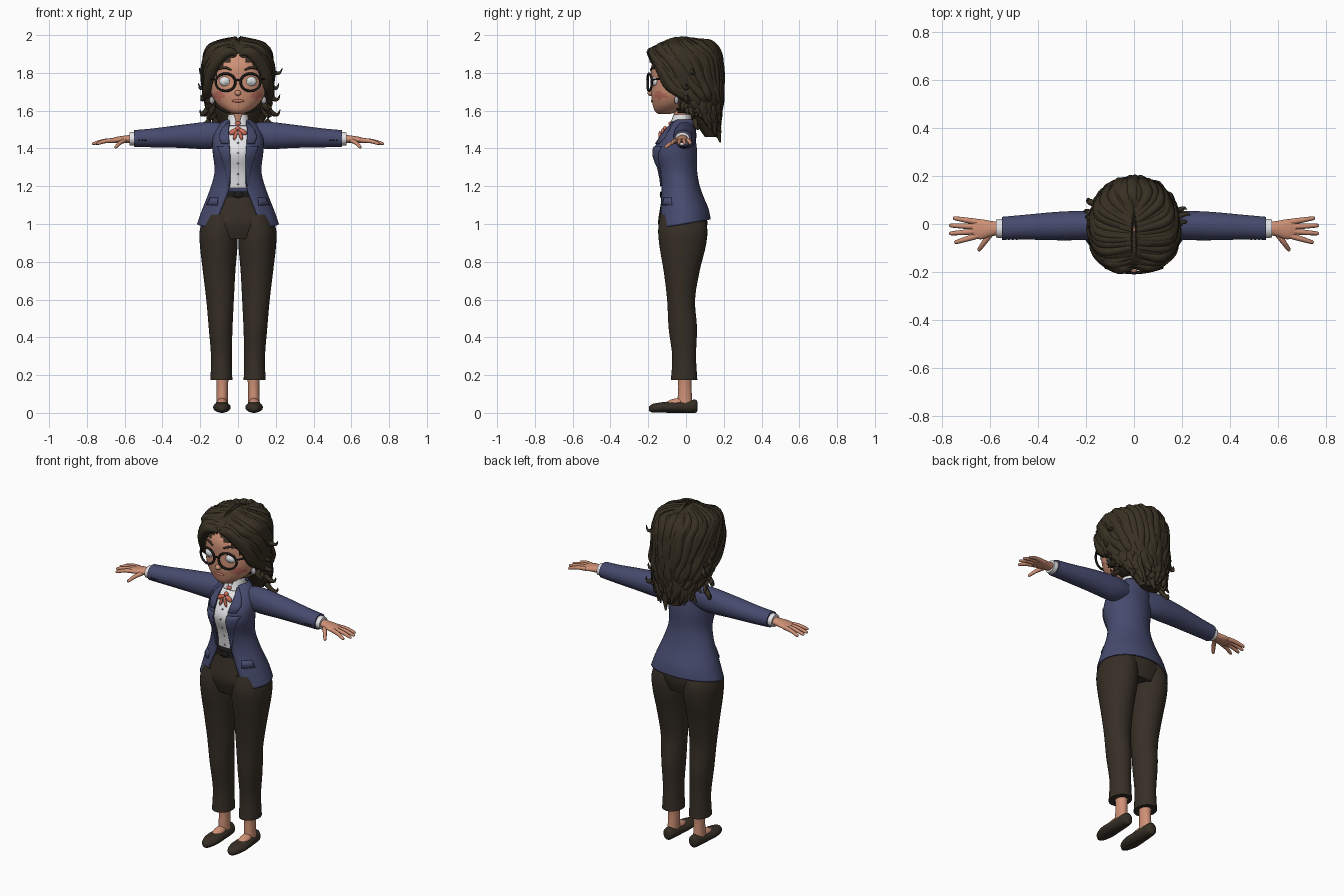
import bpy, bmesh, random
from math import sin, cos, asin, pi, radians, sqrt, copysign
from mathutils import Matrix, Vector, Euler

random.seed(4)
cube = bpy.data.objects.get("Cube")
if cube:
    bpy.data.objects.remove(cube)


def material(name, *rgb):
    m = bpy.data.materials.new(name)
    m.use_nodes = True
    m.diffuse_color = (*rgb, 1)
    m.node_tree.nodes["Principled BSDF"].inputs["Base Color"].default_value = (*rgb, 1)
    return m


skin = material("skin", .62, .28, .18)
blush = material("blush", .55, .17, .12)
brown = material("hair_brown", .04, .03, .017)
wool = material("trouser_brown", .037, .028, .019)
navy = material("navy", .062, .07, .155)
white = material("white", .78, .78, .8)
coral = material("coral", .68, .17, .11)
black = material("black", .012, .011, .01)
silver = material("silver", .4, .4, .42)
pale = material("pale_eye", .62, .68, .7)


def finish(name, mesh, mat, mirror=False, thick=0):
    mesh.materials.clear()
    mesh.materials.append(mat)
    mesh.shade_smooth()
    mesh.set_sharp_from_angle(angle=radians(50))
    ob = bpy.data.objects.new(name, mesh)
    bpy.context.collection.objects.link(ob)
    if thick:
        mod = ob.modifiers.new("thickness", 'SOLIDIFY')
        mod.thickness, mod.offset = thick, 0
    if mirror:
        ob.modifiers.new("mirror", 'MIRROR').use_mirror_merge = False
    return ob


def smooth(keys, n=5):
    """Curve through tuples of numbers."""
    out, last = [], len(keys) - 1
    for i in range(last):
        ks = [keys[max(0, min(last, i + j))] for j in (-1, 0, 1, 2)]
        for k in range(n):
            t = k / n
            out.append([b + .5 * t * (c - a + t * (2*a - 5*b + 4*c - d + t * (3*(b - c) + d - a)))
                        for a, b, c, d in zip(*ks)])
    return out + [list(keys[-1])]


def to_object(name, bm, mat, mirror=False, thick=0):
    bmesh.ops.recalc_face_normals(bm, faces=bm.faces)
    mesh = bpy.data.meshes.new(name)
    bm.to_mesh(mesh)
    bm.free()
    return finish(name, mesh, mat, mirror, thick)


def skin_rows(bm, rows):
    rows = [[bm.verts.new(p) for p in r] for r in rows]
    for r, q in zip(rows, rows[1:]):
        for i in range(len(r) - 1):
            bm.faces.new((r[i], r[i + 1], q[i + 1], q[i]))


def loft(name, mat, keys, axis='z', mirror=False, cap=True, thick=0, seg=36, warp=None):
    """Sections: position, two centres, two radii, optional front gap."""
    rows = []
    for t, a, b, ra, rb, *gap in smooth(keys):
        g = asin(min(.95, gap[0] / ra)) if gap else 0
        row = []
        for i in range(seg + 1):
            f = g + (2 * pi - 2 * g) * i / seg
            u, v = a + ra * sin(f), b - rb * cos(f)
            p = {'x': (t, u, v), 'y': (u, t, v), 'z': (u, v, t)}[axis]
            row.append(warp(*p) if warp else p)
        rows.append(row)
    bm = bmesh.new()
    skin_rows(bm, rows)
    if cap:
        bmesh.ops.remove_doubles(bm, verts=bm.verts, dist=.0001)
        bmesh.ops.holes_fill(bm, edges=[e for e in bm.edges if e.is_boundary], sides=0)
    return to_object(name, bm, mat, mirror, thick)


def ball(name, mat, loc, size, mirror=False, rot=(0, 0, 0)):
    bm = bmesh.new()
    m = Matrix.Translation(loc) @ Euler(rot).to_matrix().to_4x4() @ Matrix.Diagonal((*size, 1))
    bmesh.ops.create_uvsphere(bm, u_segments=20, v_segments=12, radius=1, matrix=m)
    return to_object(name, bm, mat, mirror)


def tubes(name, mat, paths, mirror=False, n=5):
    """Round tapered strands; each path is (points, radii)."""
    cu = bpy.data.curves.new(name, 'CURVE')
    cu.dimensions, cu.bevel_depth, cu.bevel_resolution, cu.use_fill_caps = '3D', 1, 2, True
    for pts, radii in paths:
        pts = smooth([(*p, r) for p, r in zip(pts, radii)], n)
        sp = cu.splines.new('POLY')
        sp.points.add(len(pts) - 1)
        for p, (x, y, z, r) in zip(sp.points, pts):
            p.co, p.radius = (x, y, z, 1), max(r, .001)
    tmp = bpy.data.objects.new("tmp", cu)
    bpy.context.collection.objects.link(tmp)
    dg = bpy.context.evaluated_depsgraph_get()
    mesh = bpy.data.meshes.new_from_object(tmp.evaluated_get(dg))
    bpy.data.objects.remove(tmp)
    return finish(name, mesh, mat, mirror)


# Jacket, shirt and the plates lying on them
torso = [(1, 0, -.015, .213, .142, .13), (1.08, 0, -.017, .185, .13, .09),
         (1.19, 0, -.03, .142, .102, .046), (1.28, 0, -.045, .12, .1, .04),
         (1.38, 0, -.06, .13, .115, .043), (1.46, 0, -.045, .13, .092, .048),
         (1.52, 0, -.02, .1, .07, .05), (1.55, 0, -.01, .062, .056, .04)]
dense = smooth(torso, 12)


def front(x, z, lift=0):
    s = min(dense, key=lambda k: abs(k[0] - z))
    return Vector((x, s[2] - s[4] * sqrt(max(.02, 1 - (x / s[3]) ** 2)) - lift, z))


def patch(name, mat, rows, lift=.007):
    bm = bmesh.new()
    skin_rows(bm, [[front(a + (b - a) * i / 6, z, lift) for i in range(7)] for z, a, b in rows])
    return to_object(name, bm, mat, True, .007)


def hem(x, y, z):
    return x, y, z + .17 * (y + .01) * max(0, 1.12 - z) / .12


loft("jacket", navy, torso, cap=False, thick=.008, warp=hem)
loft("shirt", white, [(z, x, y, a - .012, b - .012) for z, x, y, a, b, g in torso[2:]])
patch("lapel", navy, smooth([(1.2, .045, .05), (1.3, .04, .07), (1.41, .044, .108)], 4))
patch("jacket_collar", navy, [(1.425, .046, .088), (1.46, .048, .1), (1.5, .05, .085), (1.54, .042, .052)])
patch("pocket_flap", navy, [(1.1, .11, .165), (1.14, .105, .145)])
loft("sleeve", navy, [(.07, -.005, 1.475, .05, .055), (.15, -.005, 1.469, .06, .072),
                      (.3, -.008, 1.464, .06, .061), (.45, -.013, 1.456, .052, .05),
                      (.55, -.018, 1.453, .048, .044)], 'x', True)
loft("shirt_cuff", white, [(.54, -.019, 1.452, .041, .037), (.575, -.019, 1.451, .038, .034)], 'x', True)
for i in range(3):
    ball("sleeve_button", black, (.49 + .016 * i, -.062, 1.443), (.005,) * 3, True)
for i in range(5):
    ball("shirt_button", silver, front(0, 1.21 + .055 * i, -.011), (.005, .003, .005))
loft("shirt_collar", white, [(1.52, 0, -.028, .064, .058, .008), (1.55, 0, -.025, .054, .05, .012),
                             (1.58, 0, -.022, .05, .046, .022)], cap=False, thick=.006)

# Ribbon bow
ball("bow_knot", coral, front(0, 1.505, .006), (.013, .011, .014))
ball("bow_top", coral, front(0, 1.532, .004), (.016, .009, .011))
ball("bow_loop", coral, front(.025, 1.488, .008), (.024, .01, .015), True, (0, .5, 0))
ball("bow_tail", coral, front(.014, 1.468, .006), (.009, .007, .026), True, (0, -.3, 0))

# Trousers and belt
loft("trouser_hips", wool, [(.92, 0, -.015, .16, .108), (1, 0, -.017, .198, .13),
                            (1.08, 0, -.02, .172, .118), (1.17, 0, -.03, .13, .092)])
loft("trouser_leg", wool, [(.175, .088, -.01, .058, .07), (.3, .088, -.01, .055, .063),
                           (.45, .092, -.017, .063, .075), (.6, .095, -.026, .073, .074),
                           (.75, .1, -.023, .086, .095), (.88, .102, -.018, .099, .122),
                           (.97, .102, -.017, .1, .13), (1.05, .09, -.02, .085, .115)], mirror=True)
loft("belt", black, [(1.14, 0, -.025, .148, .107), (1.172, 0, -.028, .136, .1)])
ball("belt_buckle", black, (0, -.132, 1.155), (.026, .007, .017))

# Feet
loft("ankle", skin, [(.03, .085, -.005, .032, .04), (.08, .084, -.006, .03, .038),
                     (.14, .083, -.006, .03, .035), (.2, .083, -.006, .034, .038)], mirror=True)
ball("instep", skin, (.085, -.06, .048), (.03, .062, .027), True, (.25, 0, 0))
loft("shoe", wool, [(-.196, .084, .022, .01, .012), (-.175, .084, .025, .03, .023),
                    (-.12, .085, .029, .046, .028), (-.05, .085, .031, .042, .031),
                    (.02, .084, .034, .036, .034), (.052, .084, .035, .028, .034),
                    (.062, .084, .035, .012, .02)], 'y', True)

# Hands
loft("palm", skin, [(.56, -.018, 1.451, .026, .022), (.6, -.02, 1.448, .033, .02),
                    (.64, -.022, 1.445, .042, .017), (.675, -.02, 1.44, .036, .012)], 'x', True)
fingers = [((.6, -.042, 1.443), (.65, -.112, 1.405))]
for y, tip in zip((-.048, -.03, -.012, .008), ((.75, -.078), (.772, -.04), (.772, -.006), (.755, .025))):
    fingers.append(((.65, y, 1.443), (*tip, 1.425)))
paths = []
for a, b in fingers:
    a, b = Vector(a), Vector(b)
    paths.append(([a, a.lerp(b, .5) + Vector((0, 0, .005)), a.lerp(b, .92), b], (.013, .011, .008, .003)))
tubes("fingers", skin, paths, True)

# Head and face
loft("neck", skin, [(1.48, 0, -.015, .05, .045), (1.55, 0, -.022, .04, .038), (1.66, 0, -.035, .045, .045)])
head = loft("head", skin, [(1.582, 0, -.115, .025, .03), (1.6, 0, -.1, .065, .066),
                           (1.635, 0, -.077, .11, .1), (1.69, 0, -.057, .142, .128),
                           (1.76, 0, -.045, .152, .14), (1.84, 0, -.037, .145, .146),
                           (1.91, 0, -.03, .105, .11), (1.94, 0, -.03, .05, .05)], seg=72)
head.data.materials.append(blush)
for f in head.data.polygons:
    x, y, z = f.center
    if y < -.07 and ((abs(x) - .1) / .032) ** 2 + ((z - 1.68) / .02) ** 2 < 1:
        f.material_index = 1
ball("nose", skin, (0, -.186, 1.693), (.017, .018, .015))
ball("lips", blush, (0, -.176, 1.652), (.032, .01, .009))
ball("ear", skin, (.152, -.035, 1.72), (.016, .025, .038), True)
ball("earring", silver, (.137, -.05, 1.655), (.014, .012, .02), True)
ball("eye", white, (.065, -.162, 1.755), (.034, .022, .027), True)
ball("iris", pale, (.064, -.179, 1.755), (.014, .007, .014), True)
tubes("eyebrow", brown, [([(.035, -.188, 1.815), (.07, -.174, 1.828), (.108, -.145, 1.816)],
                          (.004, .007, .003))], True)

# Glasses
rim = [(.066 + .052 * cos(i * pi / 12), .046 * sin(i * pi / 12)) for i in range(25)]
rim = [(x, 1.6 * x * x - .203, 1.75 + z) for x, z in rim]
tubes("glasses_rim", black, [(rim, [.0065] * 25)], True, 2)
tubes("glasses_arm", black, [([(.116, -.18, 1.765), (.14, -.14, 1.767), (.157, -.03, 1.765)], [.005] * 3)], True)
tubes("glasses_bridge", black, [([(-.016, -.202, 1.758), (0, -.206, 1.763), (.016, -.202, 1.758)], [.005] * 3)])


# Hair: a cap and back mass covered with wavy strands falling from the parting
def scalp(az, el, k=1):
    c, s = abs(cos(el)) ** .7, copysign(abs(sin(el)) ** .7, el)
    return Vector((.165 * k * c * sin(az), -.02 - .193 * k * c * cos(az), 1.78 + .203 * k * s))


bm = bmesh.new()
skin_rows(bm, [[scalp(i * pi / 24, (j - 12) * pi / 24.2, .96) for i in range(49)] for j in range(25)])
hole = [f for f in bm.faces for c in [f.calc_center_median()]
        if c.y < -.045 and c.z < 1.9 - .85 * abs(c.x)]
bmesh.ops.delete(bm, geom=hole, context='FACES')
bmesh.ops.remove_doubles(bm, verts=bm.verts, dist=.0001)
to_object("hair_cap", bm, brown)
loft("hair_back", brown, [(1.46, 0, .13, .06, .03), (1.55, 0, .105, .11, .065),
                          (1.65, 0, .08, .14, .095), (1.78, 0, .06, .15, .12)])


def mix(a, b, f):
    return a + (b - a) * f


strands = []
for layer in range(2):
    for side in (1, -1):
        for i in range(15):
            f = min(1, (i + layer * .5) / 14)
            end = mix(75, 180, f)
            y0 = mix(-.175, .07, f)
            pts = [Vector((side * .008, y0, 1.78 + .2 * sqrt(1 - ((y0 + .02) / .193) ** 2)))]
            # over the crown
            for share, lo, hi in ((.33, 30, 50), (.7, 6, 25), (.95, -8, 0)):
                az = radians(end * mix(share, 1, f) + random.uniform(-3, 3))
                p = scalp(az, radians(mix(lo, hi, f)), 1 + random.uniform(-.02, .03))
                pts.append(Vector((side * p.x, p.y, p.z)))
            # hanging wavy ends
            z_end = mix(1.55, 1.43, f) + random.uniform(-.01, .05) + layer * .05
            phase = random.uniform(0, 2 * pi)
            for k in range(1, 5):
                z = mix(1.72, z_end, k / 4)
                w = max(0, min(1, (1.7 - z) / .25))
                az = radians(end) + .13 * sin(phase + k * 1.7)
                r = 1 + .06 * cos(phase + k * 2) + (random.uniform(0, .25) if k == 4 else 0)
                pts.append(Vector((side * mix(.162, .12, w) * r * sin(az),
                                   mix(.015, .075, w) - mix(.16, .085, w) * r * cos(az), z)))
            fat = random.uniform(.85, 1.1)
            strands.append((pts, [fat * r for r in (.014, .025, .029, .028, .026, .024, .019, .004)]))
tubes("hair_strands", brown, strands)

# Loose curls at the sides and nape
curls = []
for side in (1, -1):
    for z in (1.84, 1.76, 1.7, 1.62, 1.55):
        y = random.uniform(-.03, .09)
        reach = random.uniform(.035, .06) if side > 0 else random.uniform(.01, .03)
        curls.append(([(side * .15, y, z), (side * .185, y + .01, z - .035),
                       (side * (.18 + reach * .7), y + .02, z - .04), (side * (.18 + reach), y + .015, z - .015)],
                      (.014, .013, .008, .002)))
tubes("loose_curls", brown, curls)
